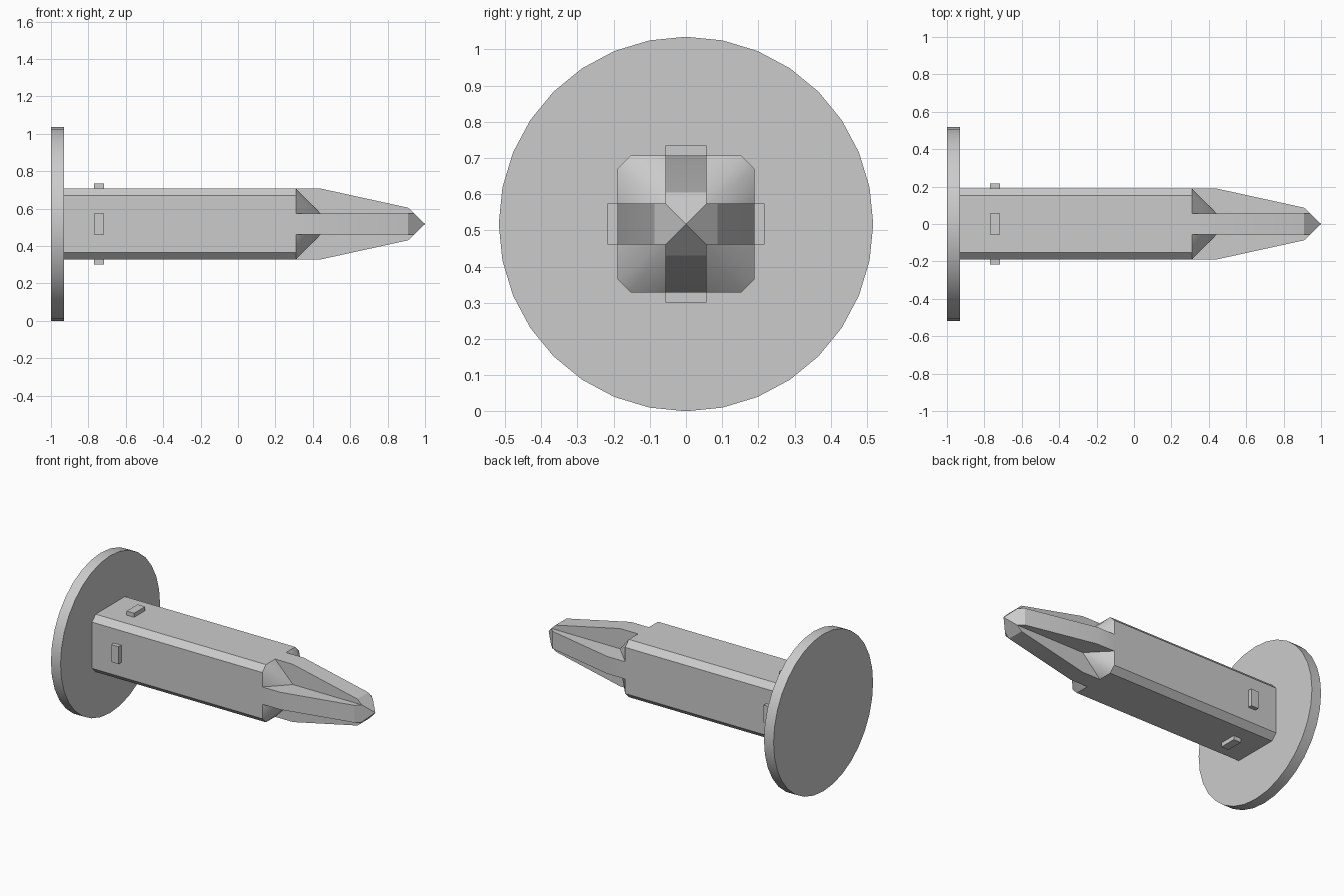
import bpy, bmesh, math
from mathutils import Matrix, Vector

cube = bpy.data.objects.get("Cube")
if cube:
    bpy.data.objects.remove(cube, do_unlink=True)

R = 0.5175            # flange radius, also the height of the long axis
H, C, W = 0.19, 0.152, 0.057   # half side, chamfer start, half fin width
BACK, SHOULDER, ROOT, NOSE, TIP = -0.93, 0.31, 0.44, 0.91, 1.0
NOSE_H = 0.087
CORNER = TIP - (TIP - NOSE) * W / NOSE_H   # where the fins meet the point

grey = bpy.data.materials.new("light grey")
grey.use_nodes = True
colour = (0.6, 0.6, 0.6, 1)
grey.diffuse_color = colour
grey.node_tree.nodes["Principled BSDF"].inputs["Base Color"].default_value = colour


def finish(obj):
    obj.data.materials.append(grey)
    bpy.ops.object.select_all(action='DESELECT')
    obj.select_set(True)
    bpy.context.view_layer.objects.active = obj
    bpy.ops.object.shade_smooth_by_angle(angle=math.radians(30))


# Round end flange
bpy.ops.mesh.primitive_cylinder_add(
    vertices=32, radius=R, depth=BACK + 1,
    location=((BACK - 1) / 2, 0, R), rotation=(0, math.pi / 2, 0))
flange = bpy.context.object
flange.name = "flange"
finish(flange)

# One quarter of the shaft and its cross-shaped point, as (x, out, across)
quarter = [
    # flat side running on into the fin
    [(BACK, H, -C), (BACK, H, C), (SHOULDER, H, C), (SHOULDER, H, W),
     (ROOT, H, W), (ROOT, H, -W), (SHOULDER, H, -W), (SHOULDER, H, -C)],
    # chamfer
    [(BACK, H, C), (BACK, C, H), (SHOULDER, C, H), (SHOULDER, H, C)],
    # scooped shoulder between two fins
    [(SHOULDER, H, W), (SHOULDER, H, C), (ROOT, W, W)],
    [(SHOULDER, H, C), (SHOULDER, C, H), (ROOT, W, W)],
    [(SHOULDER, C, H), (SHOULDER, W, H), (ROOT, W, W)],
    # tapering fin edge and pointed end
    [(ROOT, H, -W), (ROOT, H, W), (NOSE, NOSE_H, W), (NOSE, NOSE_H, -W)],
    [(NOSE, NOSE_H, -W), (NOSE, NOSE_H, W), (CORNER, W, W), (TIP, 0, 0),
     (CORNER, W, -W)],
]
# fin cheeks
for s in (W, -W):
    quarter.append([(SHOULDER, H, s), (ROOT, H, s), (NOSE, NOSE_H, s),
                    (CORNER, W, s), (ROOT, W, s)])

bm = bmesh.new()
turns = [Matrix.Rotation(k * math.pi / 2, 3, 'X') for k in range(4)]
for turn in turns:
    for face in quarter:
        bm.faces.new([bm.verts.new(turn @ Vector(p)) for p in face])
bmesh.ops.remove_doubles(bm, verts=bm.verts, dist=0.0005)
bmesh.ops.holes_fill(bm, edges=[e for e in bm.edges if e.is_boundary], sides=0)
bmesh.ops.recalc_face_normals(bm, faces=bm.faces)
mesh = bpy.data.meshes.new("shaft")
bm.to_mesh(mesh)
bm.free()
shaft = bpy.data.objects.new("shaft", mesh)
shaft.location.z = R
bpy.context.collection.objects.link(shaft)
finish(shaft)

# Small locking lugs, one on each side
for name, turn in zip(("back", "top", "front", "bottom"), turns):
    bpy.ops.mesh.primitive_cube_add(size=1)
    lug = bpy.context.object
    lug.name = name + "_lug"
    lug.scale = (0.054, 0.05, 2 * W)
    lug.location = turn @ Vector((-0.744, 0.192, 0)) + Vector((0, 0, R))
    lug.rotation_euler = turn.to_euler()
    finish(lug)
